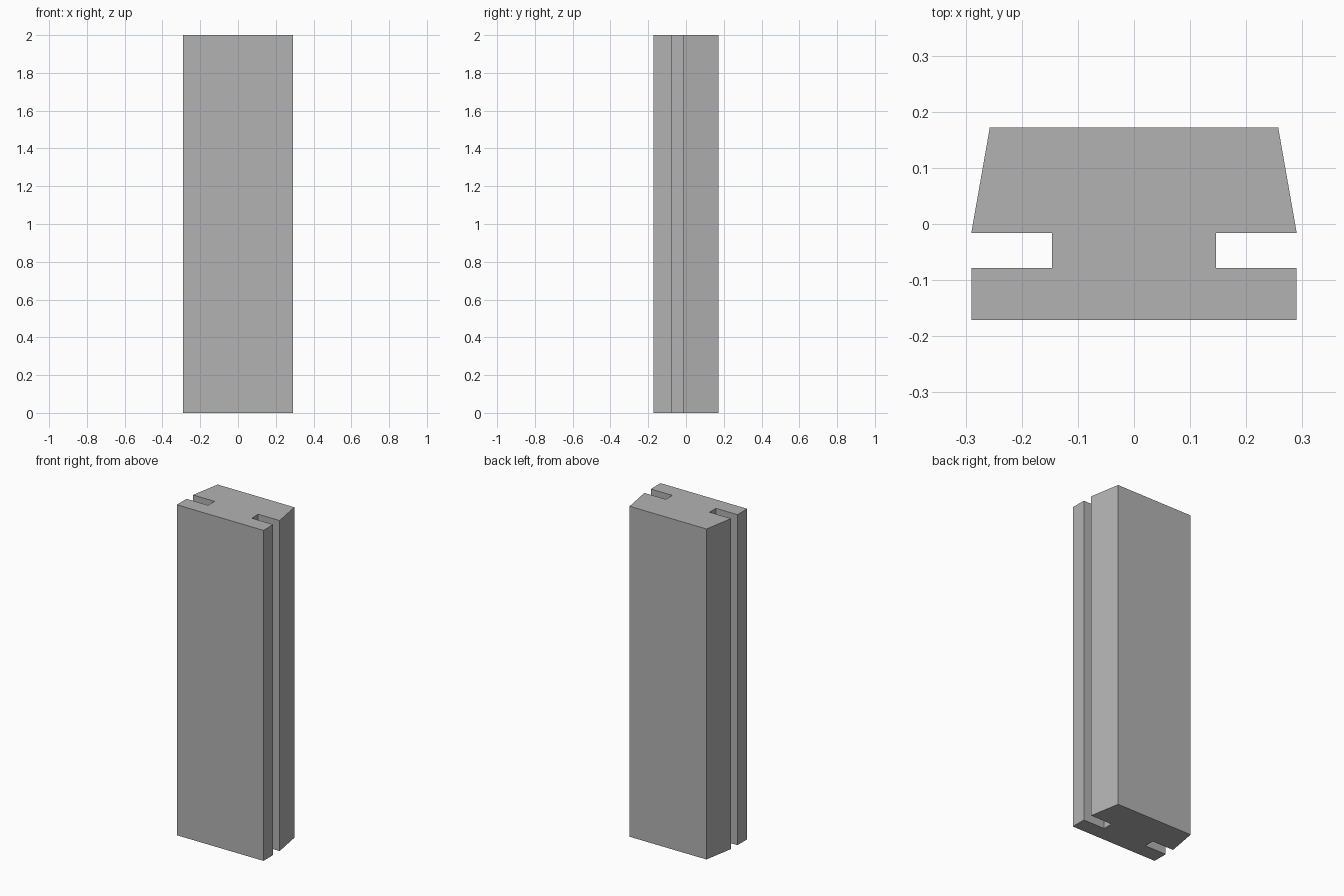
import bpy
import bmesh

HEIGHT = 2.0

cube = bpy.data.objects.get("Cube")
if cube:
    bpy.data.objects.remove(cube, do_unlink=True)

# Plain grey material
grey = bpy.data.materials.new("plain grey")
grey.use_nodes = True
colour = (0.45, 0.45, 0.45, 1.0)
grey.diffuse_color = colour
grey.node_tree.nodes["Principled BSDF"].inputs["Base Color"].default_value = colour

# Left half of the cross-section: front plate, side slot, tapered back
half = [(0.29, -0.171), (0.29, -0.078), (0.146, -0.078),
        (0.146, -0.016), (0.29, -0.016), (0.257, 0.172)]
profile = half + [(-x, y) for x, y in reversed(half)]

# Slotted bar: the mirrored section extruded upwards
bm = bmesh.new()
base = bm.faces.new([bm.verts.new((x, y, 0)) for x, y in profile])
result = bmesh.ops.extrude_face_region(bm, geom=[base], use_keep_orig=True)
top = [v for v in result["geom"] if isinstance(v, bmesh.types.BMVert)]
bmesh.ops.translate(bm, verts=top, vec=(0, 0, HEIGHT))
bmesh.ops.recalc_face_normals(bm, faces=bm.faces)

mesh = bpy.data.meshes.new("slotted_bar")
bm.to_mesh(mesh)
bm.free()
mesh.materials.append(grey)
bar = bpy.data.objects.new("slotted_bar", mesh)
bpy.context.collection.objects.link(bar)
